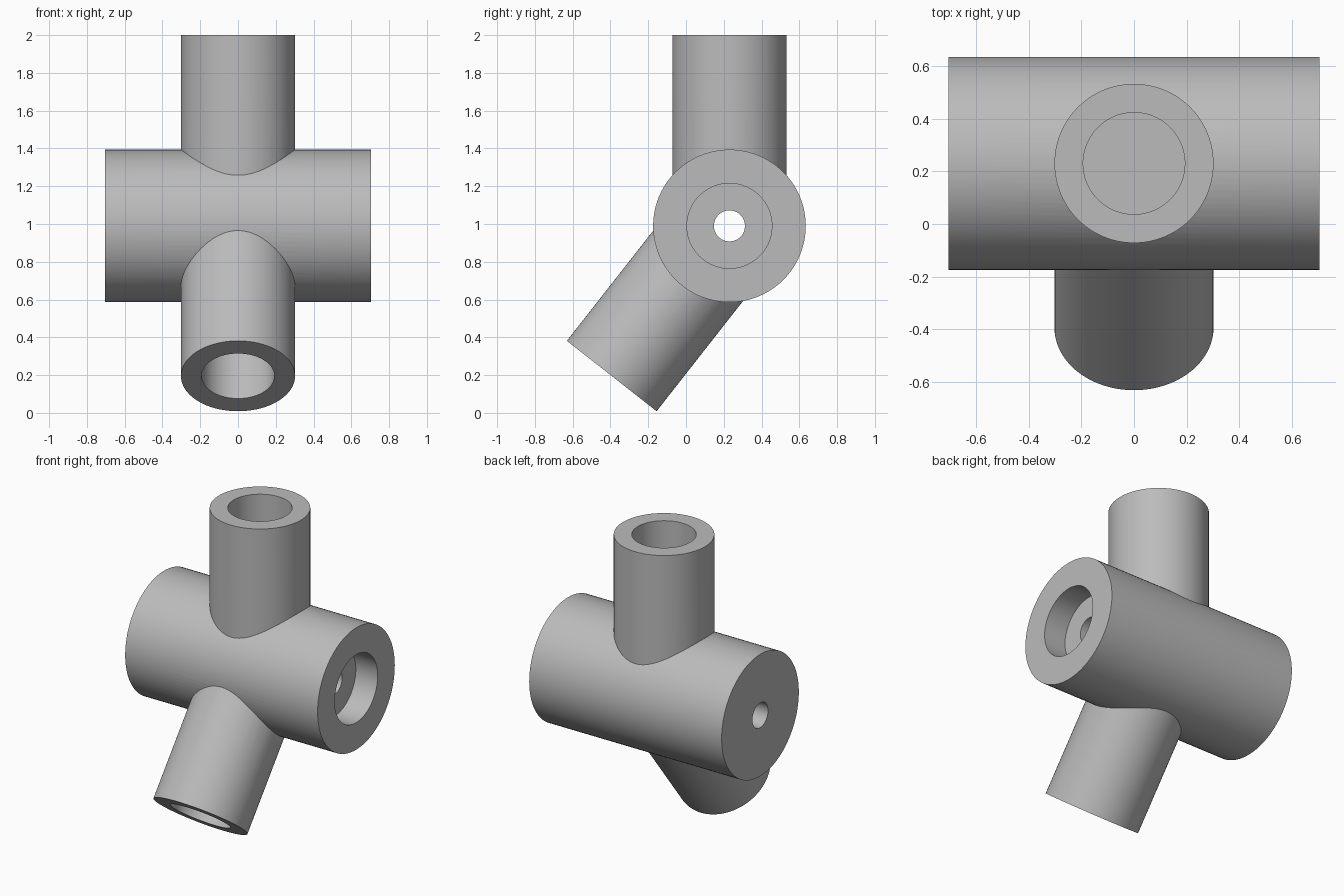
import bpy
import math
from mathutils import Vector

default = bpy.data.objects.get("Cube")
if default:
    bpy.data.objects.remove(default, do_unlink=True)

# Single grey material
grey = bpy.data.materials.new("plain_grey")
grey.use_nodes = True
colour = (0.5, 0.5, 0.5, 1)
grey.diffuse_color = colour
grey.node_tree.nodes["Principled BSDF"].inputs["Base Color"].default_value = colour

CENTRE = Vector((0, 0.23, 0.99))
SIDE = Vector((1, 0, 0))
UP = Vector((0, 0, 1))
TILT = math.radians(38.1)
DOWN = Vector((0, -math.sin(TILT), -math.cos(TILT)))

HUB_RADIUS, HUB_HALF = 0.404, 0.705
ARM_RADIUS, ARM_LENGTH = 0.302, 1.01
BORE_RADIUS, BORE_DEPTH = 0.193, 0.6


def rod(name, axis, start, end, radius):
    """Cylinder along an axis through the hub centre, between two distances."""
    bpy.ops.mesh.primitive_cylinder_add(
        vertices=96, radius=radius, depth=end - start,
        location=CENTRE + axis * (start + end) / 2,
        rotation=axis.to_track_quat('Z', 'Y').to_euler())
    obj = bpy.context.object
    obj.name = name
    obj.data.materials.append(grey)
    return obj


def combine(body, tool, operation):
    """Merge or cut the tool, then drop it."""
    mod = body.modifiers.new(tool.name, 'BOOLEAN')
    mod.operation = operation
    mod.solver = 'EXACT'
    mod.object = tool
    bpy.context.view_layer.objects.active = body
    bpy.ops.object.modifier_apply(modifier=mod.name)
    bpy.data.objects.remove(tool, do_unlink=True)


# Horizontal hub with an upright socket and a tilted socket
body = rod("pipe_joint", SIDE, -HUB_HALF, HUB_HALF, HUB_RADIUS)
arms = {"upright_socket": UP, "tilted_socket": DOWN}
for name, axis in arms.items():
    combine(body, rod(name, axis, 0, ARM_LENGTH, ARM_RADIUS), 'UNION')

# Blind bores in the sockets
for name, axis in arms.items():
    bore = rod(name + "_bore", axis, ARM_LENGTH - BORE_DEPTH, ARM_LENGTH + 0.1, BORE_RADIUS)
    combine(body, bore, 'DIFFERENCE')

# Bearing recess on one end and a through hole along the hub
combine(body, rod("bearing_recess", SIDE, HUB_HALF - 0.16, HUB_HALF + 0.1, 0.225), 'DIFFERENCE')
combine(body, rod("axle_hole", SIDE, -HUB_HALF - 0.1, HUB_HALF + 0.1, 0.082), 'DIFFERENCE')

# Smooth walls with crisp rims
bpy.ops.object.select_all(action='DESELECT')
body.select_set(True)
bpy.context.view_layer.objects.active = body
bpy.ops.object.shade_smooth_by_angle(angle=math.radians(20))
